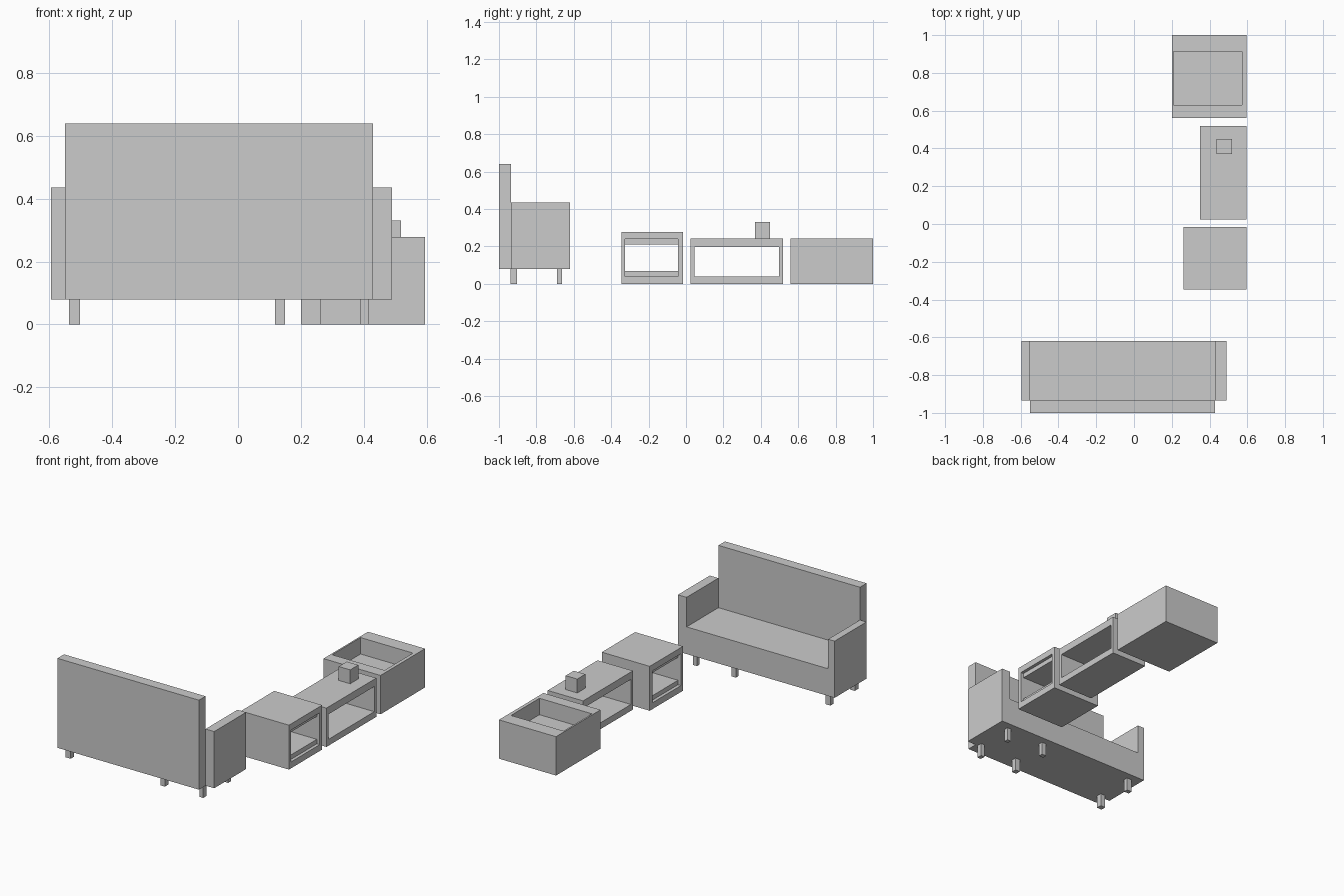
import bpy, bmesh

if "Cube" in bpy.data.objects:
    bpy.data.objects.remove(bpy.data.objects["Cube"])


def add_mesh(name, bm):
    mesh = bpy.data.meshes.new(name)
    bmesh.ops.recalc_face_normals(bm, faces=bm.faces)
    bm.to_mesh(mesh)
    bm.free()
    ob = bpy.data.objects.new(name, mesh)
    bpy.context.collection.objects.link(ob)
    return ob


def box(name, x, y, z):
    """Axis-aligned box from (min, max) ranges."""
    bm = bmesh.new()
    bmesh.ops.create_cube(bm, size=1)
    for v in bm.verts:
        v.co = [r[0] if c < 0 else r[1] for c, r in zip(v.co, (x, y, z))]
    return add_mesh(name, bm)


def extrude_profile(name, points, x):
    """Extrude a closed (y, z) or (x, z) profile; here (x, z) along y."""
    bm = bmesh.new()
    face = bm.faces.new([bm.verts.new((px, x[0], pz)) for px, pz in points])
    ext = bmesh.ops.extrude_face_region(bm, geom=[face])["geom"]
    for v in ext:
        if isinstance(v, bmesh.types.BMVert):
            v.co.y = x[1]
    return add_mesh(name, bm)


def ring(name, axis, depth, outer, inner):
    """Rectangular tube along axis 0 (x) or 2 (z); outer/inner are two ranges each."""
    bm = bmesh.new()

    def loop(rect, d):
        (a0, a1), (b0, b1) = rect
        pts = [(a0, b0), (a1, b0), (a1, b1), (a0, b1)]
        return [bm.verts.new((d, a, b) if axis == 0 else (a, b, d)) for a, b in pts]

    loops = [loop(outer, depth[0]), loop(outer, depth[1]),
             loop(inner, depth[1]), loop(inner, depth[0])]
    for i in range(4):
        p, q = loops[i], loops[(i + 1) % 4]
        for j in range(4):
            k = (j + 1) % 4
            bm.faces.new((p[j], p[k], q[k], q[j]))
    return add_mesh(name, bm)


# Sofa: seat and arms as one U profile, plus tall back
SEAT, ARM, BASE = 0.25, 0.435, 0.08
extrude_profile("sofa_seat_and_arms",
                [(-0.595, BASE), (0.49, BASE), (0.49, ARM), (0.43, ARM),
                 (0.43, SEAT), (-0.55, SEAT), (-0.55, ARM), (-0.595, ARM)],
                (-0.935, -0.62))
box("sofa_back", (-0.55, 0.43), (-1.0, -0.935), (BASE, 0.64))

# Sofa legs: three pairs
for x in ((-0.537, -0.503), (0.118, 0.15), (0.388, 0.415)):
    for y in ((-0.937, -0.903), (-0.69, -0.662)):
        box("sofa_leg", x, y, (0, BASE))

# Side stand: open frame with inset shelf and top lining
ring("stand_frame", 0, (0.263, 0.595),
     ((-0.346, -0.017), (0, 0.278)), ((-0.325, -0.042), (0.04, 0.239)))
for name, z in (("stand_shelf", (0.04, 0.068)), ("stand_top_lining", (0.211, 0.239))):
    box(name, (0.283, 0.575), (-0.325, -0.042), z)

# Low table: open frame with a small block on top
ring("table_frame", 0, (0.35, 0.595),
     ((0.025, 0.518), (0, 0.243)), ((0.045, 0.498), (0.04, 0.197)))
box("table_block", (0.438, 0.518), (0.37, 0.45), (0.243, 0.33))

# Open-topped crate: walls over a raised floor
CRATE = ((0.2, 0.595), (0.56, 1.0))
HOLLOW = ((0.21, 0.573), (0.631, 0.912))
ring("crate_walls", 2, (0, 0.243), CRATE, HOLLOW)
box("crate_floor", *HOLLOW, (0, 0.14))
